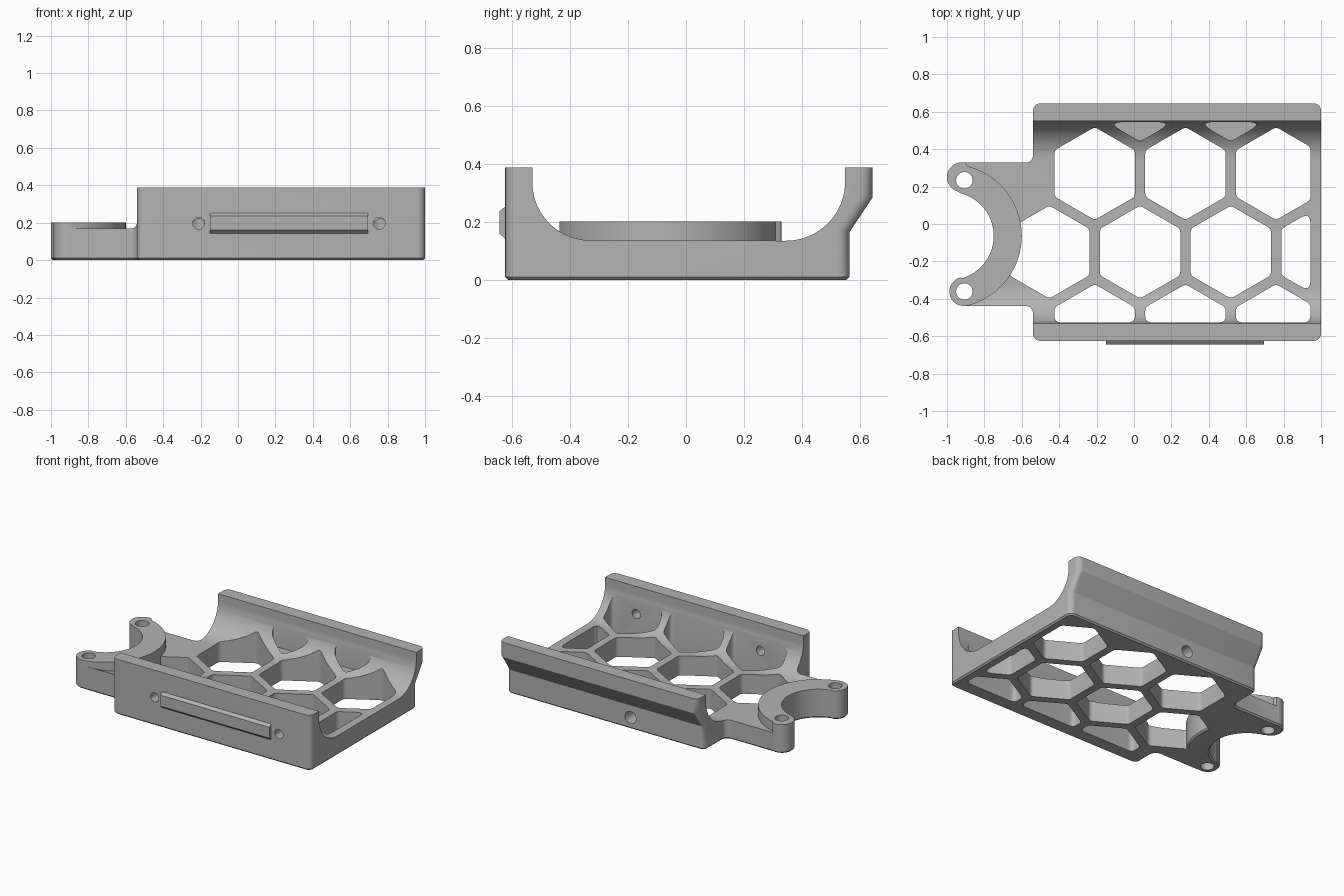
import bpy, bmesh
from math import radians, cos, sin, tan, sqrt
from mathutils import Vector

old = bpy.data.objects.get("Cube")
if old:
    bpy.data.objects.remove(old, do_unlink=True)

grey = bpy.data.materials.new("plain grey")
grey.use_nodes = True
colour = (0.45, 0.45, 0.45, 1)
grey.diffuse_color = colour
grey.node_tree.nodes["Principled BSDF"].inputs["Base Color"].default_value = colour


def arc(c, r, a, b, n=16):
    angles = [radians(a + (b - a) * i / n) for i in range(n + 1)]
    return [(c[0] + r * cos(t), c[1] + r * sin(t)) for t in angles]


def circle(c, r, n=32):
    return arc(c, r, 0, 360, n)[:-1]


def clip(poly, axis, limit, sign):
    """Keep the part of a polygon where sign * coordinate <= sign * limit."""
    out = []
    for i, p in enumerate(poly):
        q = poly[(i + 1) % len(poly)]
        dp, dq = sign * (p[axis] - limit), sign * (q[axis] - limit)
        if dp <= 0:
            out.append(p)
        if dp * dq < 0:
            out.append(tuple(Vector(p).lerp(Vector(q), dp / (dp - dq))))
    return out


def rounded(poly, r, n=6):
    """Round every corner of a polygon."""
    out = []
    for i, p in enumerate(poly):
        p = Vector(p)
        u = Vector(poly[i - 1]) - p
        v = Vector(poly[(i + 1) % len(poly)]) - p
        d = min(r / tan(u.angle(v) / 2), 0.45 * u.length, 0.45 * v.length)
        a, b = p + u.normalized() * d, p + v.normalized() * d
        for k in range(n + 1):
            t = k / n
            out.append(tuple(a * (1 - t) ** 2 + p * 2 * t * (1 - t) + b * t * t))
    return out


def prism(name, pts, axis, a, b, shape=None):
    """Extrude a flat outline along one axis from a to b."""
    place = {"X": lambda u, v, w: (w, u, v),
             "Y": lambda u, v, w: (u, w, v),
             "Z": lambda u, v, w: (u, v, w)}[axis]
    bm = bmesh.new()
    lo = [bm.verts.new(place(u, v, a)) for u, v in pts]
    hi = [bm.verts.new(place(u, v, b)) for u, v in pts]
    bm.faces.new(lo[::-1])
    bm.faces.new(hi)
    n = len(pts)
    for i in range(n):
        j = (i + 1) % n
        bm.faces.new((lo[i], lo[j], hi[j], hi[i]))
    bmesh.ops.recalc_face_normals(bm, faces=bm.faces)
    if shape:
        shape(bm)
    mesh = bpy.data.meshes.new(name)
    bm.to_mesh(mesh)
    bm.free()
    mesh.materials.append(grey)
    ob = bpy.data.objects.new(name, mesh)
    bpy.context.collection.objects.link(ob)
    return ob


def chamfer_bottom(bm):
    edges = [e for e in bm.edges if all(abs(v.co.z) < 1e-5 for v in e.verts)]
    bmesh.ops.bevel(bm, geom=edges, offset=0.01, segments=1, affect="EDGES")


def round_ends(bm):
    edges = [e for e in bm.edges
             if abs(e.verts[0].co.x - e.verts[1].co.x) < 1e-5
             and (all(v.co.y > 0.5 for v in e.verts) or all(v.co.y < -0.5 for v in e.verts))]
    bmesh.ops.bevel(bm, geom=edges, offset=0.04, segments=6, profile=0.5, affect="EDGES")
    chamfer_bottom(bm)


def combine(target, tool, operation):
    mod = target.modifiers.new("combine", "BOOLEAN")
    mod.operation, mod.solver, mod.object = operation, "EXACT", tool
    bpy.context.view_layer.objects.active = target
    bpy.ops.object.modifier_apply(modifier=mod.name)
    bpy.data.objects.remove(tool, do_unlink=True)


# Cradle block with the overhanging back lip
outer = [(-0.625, 0), (0.565, 0), (0.565, 0.165), (0.645, 0.285), (0.645, 0.388), (-0.625, 0.388)]
body = prism("cradle_body", outer, "X", -0.54, 1.0, round_ends)

# Mounting tab on the right end, blended into the block
ring_c = (-0.985, -0.064)
tab = ([(-0.4, -0.48)] + arc((-0.58, -0.478), 0.04, 0, 90, 8) + [(-0.9, -0.438)]
       + arc(ring_c, 0.31, -74, 74, 24) + [(-0.91, 0.328)]
       + arc((-0.58, 0.368), 0.04, -90, 0, 8) + [(-0.4, 0.37)])
combine(body, prism("tab", tab, "Z", 0, 0.388, chamfer_bottom), "UNION")

# Curved channel along the whole length
channel = ([(-0.531, 0.6)] + arc((-0.331, 0.337), 0.2, 180, 270, 24)
           + arc((0.345, 0.34), 0.205, 270, 360, 24) + [(0.55, 0.6)])
combine(body, prism("channel_cutter", channel, "X", -1.3, 1.3), "DIFFERENCE")

# Honeycomb openings, with blind pockets in the back row
pitch, apothem = 0.485, 0.215
corner = apothem * 2 / sqrt(3)
for row in range(4):
    y = 0.69 - row * pitch * sqrt(3) / 2
    for col in range(4):
        x = (-0.4525 if row % 2 == 0 else -0.21) + col * pitch
        if x > 1.1 or (row == 0 and col in (0, 3)):
            continue
        cell = [(x + corner * cos(radians(30 + 60 * k)), y + corner * sin(radians(30 + 60 * k)))
                for k in range(6)]
        cell = clip(clip(clip(cell, 0, 0.943, 1), 1, -0.526, -1), 1, 0.545, 1)
        base = 0.14 if row == 0 else -0.1
        combine(body, prism("cell_cutter", rounded(cell, 0.035), "Z", base, 0.5), "DIFFERENCE")

# Raised crescent with two round lugs
crescent = (arc(ring_c, 0.385, -76, 76, 40) + arc((-0.92, 0.25), 0.08, 76, 256, 20)
            + arc(ring_c, 0.235, 76, -76, 32) + arc((-0.91, -0.361), 0.077, 104, 284, 20))
combine(body, prism("crescent", crescent, "Z", 0, 0.202, chamfer_bottom), "UNION")

# Screw holes in the lugs, front wall and back wall
for y in (0.234, -0.361):
    combine(body, prism("lug_hole", circle((-0.907, y), 0.044), "Z", -0.1, 0.4), "DIFFERENCE")
for x in (-0.21, 0.755):
    combine(body, prism("front_hole", circle((x, 0.197), 0.032), "Y", -0.8, -0.45), "DIFFERENCE")
combine(body, prism("back_hole", circle((0.035, 0.08), 0.042), "Y", 0.46, 0.8), "DIFFERENCE")

# Chamfered rail on the front wall
rail = prism("front_rail", [(-0.62, 0.137), (-0.645, 0.16), (-0.645, 0.237), (-0.62, 0.257)],
             "X", -0.15, 0.695)

for ob in (body, rail):
    bpy.ops.object.select_all(action="DESELECT")
    ob.select_set(True)
    bpy.context.view_layer.objects.active = ob
    bpy.ops.object.shade_smooth_by_angle(angle=radians(30))
